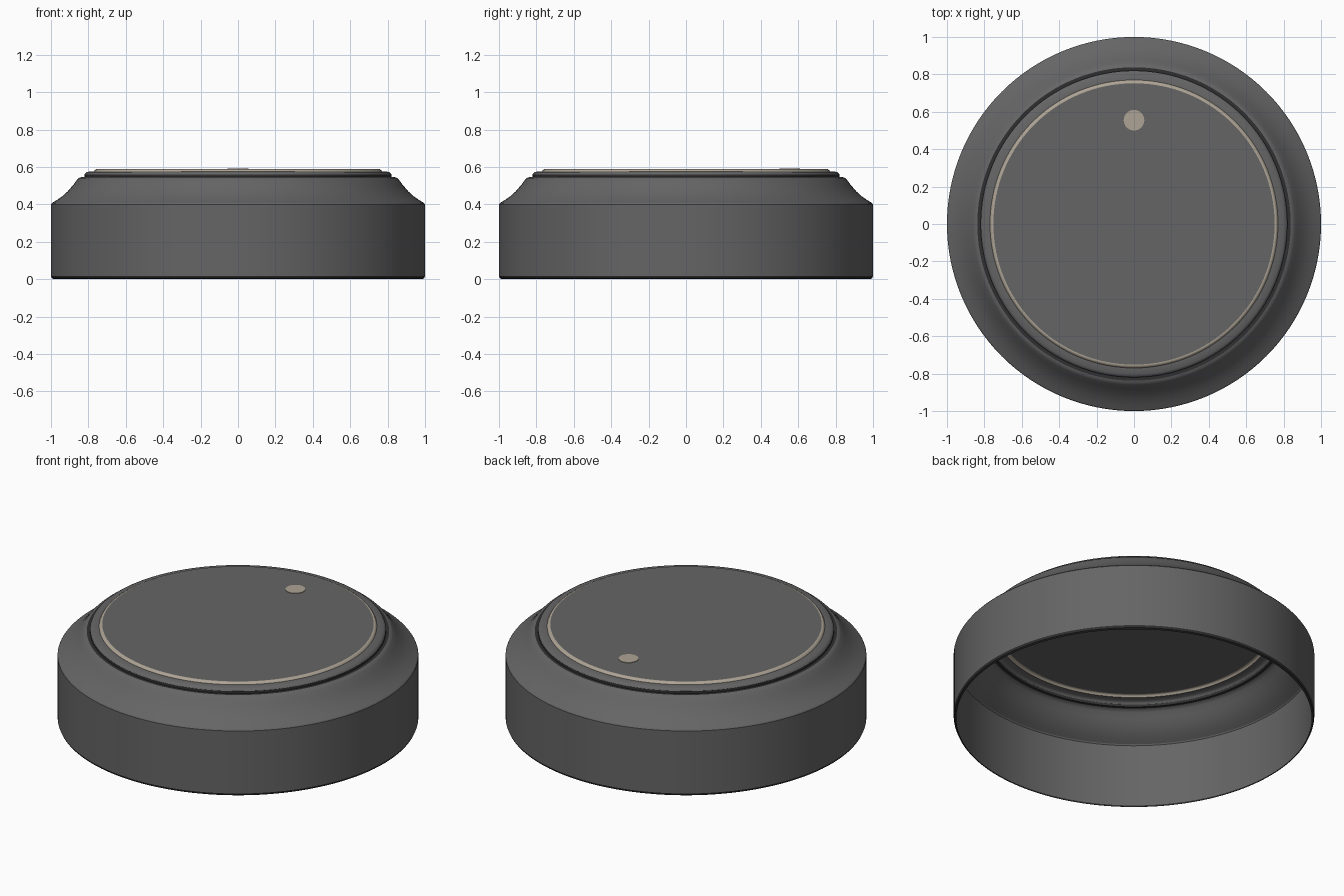
import bpy, bmesh, math

cube = bpy.data.objects.get("Cube")
if cube:
    bpy.data.objects.remove(cube, do_unlink=True)

SEGMENTS = 128


def material(name, rgb):
    mat = bpy.data.materials.new(name)
    mat.use_nodes = True
    color = (*rgb, 1.0)
    mat.diffuse_color = color
    mat.node_tree.nodes["Principled BSDF"].inputs["Base Color"].default_value = color
    return mat


grey = material("dark grey", (0.13, 0.13, 0.13))
black = material("soft black", (0.03, 0.03, 0.03))
tan = material("warm beige", (0.42, 0.37, 0.30))


def lathe(name, profile, mat, center=(0, 0)):
    """Spin a (radius, height) profile into an open sheet; radius 0 closes it."""
    bm = bmesh.new()
    verts = [bm.verts.new((r, 0, z)) for r, z in profile]
    edges = [bm.edges.new(pair) for pair in zip(verts, verts[1:])]
    bmesh.ops.spin(bm, geom=verts + edges, cent=(0, 0, 0), axis=(0, 0, 1),
                   angle=math.tau, steps=SEGMENTS, use_duplicate=False)
    bmesh.ops.remove_doubles(bm, verts=bm.verts, dist=0.0001)
    bmesh.ops.recalc_face_normals(bm, faces=bm.faces)
    # Open sheets keep their outside facing up and outward
    if sum(f.normal.dot(f.calc_center_median()) for f in bm.faces) < 0:
        bmesh.ops.reverse_faces(bm, faces=bm.faces)
    mesh = bpy.data.meshes.new(name)
    bm.to_mesh(mesh)
    bm.free()
    obj = bpy.data.objects.new(name, mesh)
    obj.location = (*center, 0)
    mesh.materials.append(mat)
    bpy.context.collection.objects.link(obj)
    bpy.ops.object.select_all(action="DESELECT")
    bpy.context.view_layer.objects.active = obj
    obj.select_set(True)
    bpy.ops.object.shade_smooth_by_angle(angle=math.radians(30))
    return obj


# Hollow body: rim, wall, flared shoulder
lathe("base_rim", [(0.985, 0), (0.995, 0.005), (1, 0.018)], black)
lathe("outer_wall", [(1, 0.018), (1, 0.4), (0.995, 0.407)], grey)
lathe("shoulder", [(0.995, 0.407), (0.97, 0.422), (0.94, 0.443), (0.91, 0.47),
                   (0.88, 0.505), (0.86, 0.532), (0.85, 0.541), (0.838, 0.545)], grey)

# Stepped top: dark groove, bezel, accent ring, dial face
lathe("groove", [(0.838, 0.545), (0.82, 0.545), (0.82, 0.56)], black)
lathe("bezel", [(0.82, 0.56), (0.815, 0.568), (0.805, 0.574), (0.77, 0.576)], grey)
lathe("accent_ring", [(0.77, 0.576), (0.765, 0.584), (0.758, 0.588), (0.752, 0.588)], tan)
lathe("dial_face", [(0.752, 0.588), (0, 0.588)], grey)

# Indicator dot
lathe("indicator_dot", [(0.055, 0.588), (0.055, 0.591), (0, 0.591)], tan, (0, 0.555))
